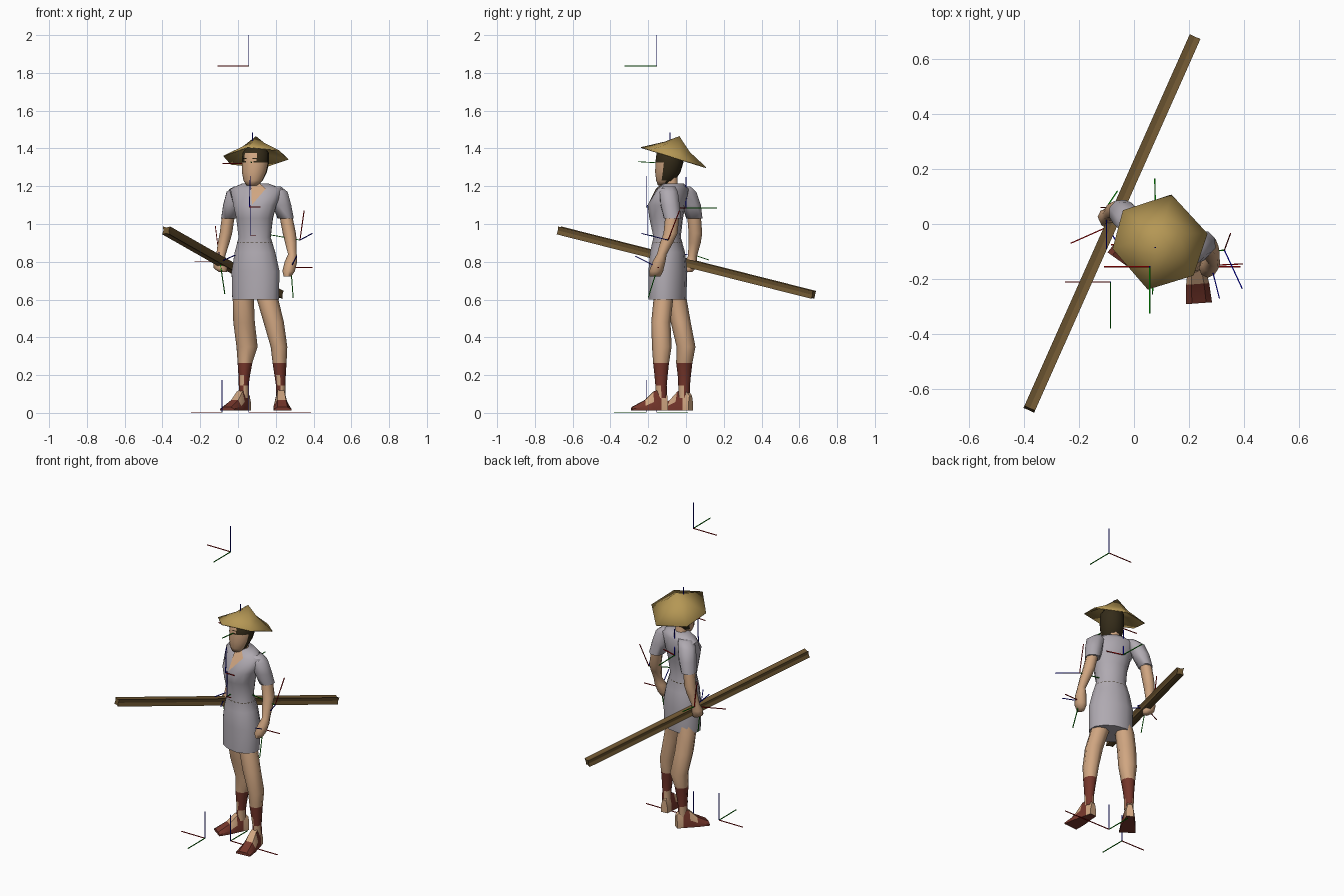
import bpy, bmesh, math
from mathutils import Vector

if "Cube" in bpy.data.objects:
    bpy.data.objects.remove(bpy.data.objects["Cube"])

def mat(name, rgb):
    m = bpy.data.materials.new(name)
    m.diffuse_color = (*rgb, 1)
    m.use_nodes = True
    m.node_tree.nodes["Principled BSDF"].inputs["Base Color"].default_value = m.diffuse_color
    return m

TUNIC = mat("pale grey cloth", (.43, .40, .44))
SKIN = mat("skin", (.63, .38, .22))
STRAW = mat("straw", (.46, .31, .09))
WOOD = mat("wood", (.15, .09, .03))
LEATHER = mat("red brown leather", (.18, .037, .024))
HAIR = mat("dark hair", (.035, .025, .010))
RED = mat("marker red", (.40, .0, .0))
GREEN = mat("marker green", (.0, .32, .0))
BLUE = mat("marker blue", (.0, .0, .55))

def make(name, verts, faces, mats, rule=None, smooth=75):
    me = bpy.data.meshes.new(name)
    me.from_pydata([tuple(v) for v in verts], [], faces)
    bm = bmesh.new()
    bm.from_mesh(me)
    bmesh.ops.recalc_face_normals(bm, faces=bm.faces)
    bm.to_mesh(me)
    bm.free()
    for m in mats:
        me.materials.append(m)
    if rule:
        for p in me.polygons:
            p.material_index = rule(p.center, p.normal)
    ob = bpy.data.objects.new(name, me)
    bpy.context.collection.objects.link(ob)
    if smooth:
        bpy.ops.object.select_all(action='DESELECT')
        ob.select_set(True)
        bpy.context.view_layer.objects.active = ob
        bpy.ops.object.shade_smooth_by_angle(angle=math.radians(smooth))
    return ob

def ring_point(ring, k, n, yaw, grow=0.0):
    z, cx, cy, rx, ry = ring
    a = 2 * math.pi * k / n
    x, y = (rx + grow) * math.cos(a), (ry + grow) * math.sin(a)
    c, s = math.cos(yaw), math.sin(yaw)
    return Vector((cx + x * c - y * s, cy + x * s + y * c, z))

def bridge(rows, n, caps=True):
    f = [(r * n + k, r * n + (k + 1) % n, (r + 1) * n + (k + 1) % n, (r + 1) * n + k)
         for r in range(rows - 1) for k in range(n)]
    if caps:
        f += [tuple(range(n)), tuple(range((rows - 1) * n, rows * n))]
    return f

def loft(name, rings, mats, n=8, yaw=0.0, rule=None):
    v = [ring_point(r, k, n, yaw) for r in rings for k in range(n)]
    return make(name, v, bridge(len(rings), n), mats, rule)

YAW = math.radians(-20)

# Tunic body, rings are (z, centre x, centre y, half width, half depth)
torso = [(.60, .093, -.098, .131, .095), (.75, .093, -.096, .135, .098),
         (.85, .090, -.098, .113, .090), (.93, .088, -.100, .090, .070),
         (1.03, .088, -.105, .101, .088), (1.10, .090, -.103, .120, .098),
         (1.185, .096, -.070, .152, .072), (1.215, .092, -.065, .072, .050)]
loft("tunic", torso, [TUNIC], 12, YAW)

# Open neckline plate on the chest
P = lambda r, k: ring_point(torso[r], k, 12, YAW, .005) + Vector((0, 0, .002))
make("neckline", [P(5, 9).lerp(P(5, 10), .3), P(6, 9), P(6, 10), P(7, 9), P(7, 10)],
     [(0, 2, 1), (1, 2, 4, 3)], [SKIN])

# Dashed waist stitching
dash_a, dash_b = (.902, .0885, -.099, .0985, .078), (.906, .0885, -.099, .0975, .077)
dv, df = [], []
for k in range(12):
    a0, a1 = (ring_point(dash_a, j, 12, YAW) for j in (k, k + 1))
    b0, b1 = (ring_point(dash_b, j, 12, YAW) for j in (k, k + 1))
    for t in (.1, .6):
        i = len(dv)
        dv += [a0.lerp(a1, t), a0.lerp(a1, t + .3), b0.lerp(b1, t + .3), b0.lerp(b1, t)]
        df.append((i, i + 1, i + 2, i + 3))
make("waist_stitching", dv, df, [HAIR], smooth=0)

# Sleeves
loft("sleeve_right", [(1.198, .015, -.010, .040, .036), (1.17, -.010, .006, .054, .052),
     (1.10, -.030, .028, .052, .054), (1.03, -.049, .044, .043, .046)], [TUNIC], 8, YAW)
loft("sleeve_left", [(1.198, .19, -.090, .040, .036), (1.17, .212, -.092, .054, .052),
     (1.10, .232, -.084, .053, .054), (1.03, .252, -.072, .046, .048)], [TUNIC], 8, YAW)

# Arms with closed hands
loft("arm_right", [(1.05, -.050, .042, .034, .036), (.95, -.064, .050, .033, .036),
     (.90, -.076, .046, .031, .032), (.83, -.092, .034, .024, .024),
     (.80, -.096, .026, .036, .032), (.765, -.092, .018, .036, .034),
     (.745, -.080, .012, .020, .020)], [SKIN], 8)
loft("arm_left", [(1.05, .252, -.072, .034, .037), (.95, .272, -.082, .035, .037),
     (.90, .280, -.103, .031, .034), (.84, .288, -.128, .023, .026),
     (.80, .280, -.143, .033, .034), (.75, .268, -.158, .033, .037),
     (.722, .262, -.164, .020, .028)], [SKIN], 8)

# Legs with leather ankle wraps, uneven along the lower edge
def wrap_rule(cx):
    def rule(c, n):
        if .20 < c.z < .27:
            return 1
        if .145 < c.z < .20:
            return 0 if n.y < -.8 and n.x < .0 else 1
        return 1 if .10 < c.z < .145 and n.x * n.y > .3 else 0
    return rule
loft("leg_right", [(.66, .035, -.058, .052, .050), (.60, .028, -.050, .056, .054),
     (.48, .032, -.028, .057, .053), (.35, .048, .000, .056, .050), (.265, .037, -.009, .039, .043),
     (.20, .033, -.009, .031, .035), (.145, .030, -.010, .026, .031), (.08, .030, -.010, .026, .030)],
     [SKIN, LEATHER], 8, 0, wrap_rule(.03))
loft("leg_left", [(.66, .148, -.112, .054, .052), (.60, .157, -.120, .057, .052),
     (.48, .189, -.133, .054, .051), (.35, .217, -.128, .044, .052), (.265, .220, -.132, .037, .042),
     (.20, .223, -.132, .030, .035), (.145, .226, -.132, .025, .030), (.08, .226, -.130, .026, .030)],
     [SKIN, LEATHER], 8, 0, wrap_rule(.226))

# Feet, stations are (distance along foot, half width, top height)
def foot(name, heel, toe):
    heel, toe = Vector(heel), Vector(toe)
    d = (toe - heel).normalized()
    side = Vector((-d.y, d.x, 0))
    v = []
    for t, w, h in [(0, .022, .09), (.035, .027, .13), (.075, .034, .112), (.12, .042, .068), (.19, .047, .030)]:
        c = heel + d * t
        for s, z in [(-1, .012), (1, .012), (1, .012 + .45 * (h - .012)), (.55, h), (-.55, h),
                     (-1, .012 + .45 * (h - .012))]:
            v.append(c + side * (s * w) + Vector((0, 0, z)))
    def rule(c, n):
        t = (c - heel).dot(d)
        return 1 if n.z < -.5 or t > .12 or c.z < .034 or (abs(n.z) < .35 and t > .04) else 0
    make(name, v, bridge(5, 6), [SKIN, LEATHER], rule, 35)

foot("foot_right", (.052, .025, 0), (-.058, -.130, 0))
foot("foot_left", (.222, -.098, 0), (.236, -.285, 0))

# Neck and head, hair covers the back and the crown
loft("neck", [(1.17, .088, -.062, .040, .036), (1.21, .086, -.078, .036, .036),
              (1.27, .086, -.082, .038, .038)], [SKIN], 8, YAW)
HYAW = math.radians(-24)
face_dir = Vector((math.sin(HYAW), -math.cos(HYAW), 0))
side = Vector((-face_dir.y, face_dir.x, 0))
head_mid = Vector((.092, -.088, 0))
head = [(1.205, .074, -.122, .030, .026), (1.23, .080, -.108, .052, .050),
        (1.275, .087, -.096, .066, .068), (1.325, .092, -.088, .072, .075),
        (1.375, .094, -.084, .070, .073), (1.408, .094, -.078, .050, .050)]
def hair_rule(c, n):
    fwd = (c - head_mid).dot(face_dir)
    return 1 if c.z > 1.38 or (c.z > 1.345 and fwd < .05) or (c.z > 1.215 and fwd < .012) else 0
loft("head", head, [SKIN, HAIR], 12, HYAW, hair_rule)

# Eyes and brows as thin plates
def face_plate(name, s, w0, w1, z0, z1):
    v = []
    for w, z in [(w0, z0), (w1, z0), (w1, z1), (w0, z1)]:
        v.append(head_mid + side * (s * w) + face_dir * (.075 * math.sqrt(1 - (w / .072) ** 2) + .003)
                 + Vector((0, 0, z)))
    make(name, v, [(0, 1, 2, 3)], [HAIR], smooth=0)
for label, s in (("left", 1), ("right", -1)):
    face_plate("eye_" + label, s, .022, .040, 1.325, 1.334)
    face_plate("brow_" + label, s, .018, .044, 1.345, 1.350)

# Six sided straw hat, tilted up at the front
apex = Vector((.095, -.035, 1.465))
rim = [Vector((x, y, 1.355 - .31 * (y + .07))) for x, y in
       [(-.04, .05), (.136, .107), (.267, -.035), (.216, -.187), (.05, -.238), (-.078, -.09)]]
mid = []
for r in rim:
    m = apex.lerp(r, .39)
    m.z = apex.z + (r.z - apex.z) * .51
    mid.append(m)
faces = [(12, k, (k + 1) % 6) for k in range(6)]
faces += [(k, 6 + k, 6 + (k + 1) % 6, (k + 1) % 6) for k in range(6)]
hat = make("hat", mid + rim + [apex], faces, [STRAW])
sol = hat.modifiers.new("thickness", 'SOLIDIFY')
sol.thickness = .005

# Bars with alternating radii, used for the grooved staff and the markers
def bar(name, a, b, radii, n, material):
    a, b = Vector(a), Vector(b)
    q = (b - a).to_track_quat('Z', 'Y')
    v = []
    for p in (a, b):
        for k in range(n):
            t, r = 2 * math.pi * k / n + math.pi / 4, radii[k % len(radii)]
            v.append(p + q @ Vector((r * math.cos(t), r * math.sin(t), 0)))
    return make(name, v, bridge(2, n), [material], smooth=0)

bar("staff", (-.38, -.672, .966), (.22, .676, .625), (.030, .016), 8, WOOD)

# Thin three-colour axis markers at the joints: origin, then each axis offset
markers = {
    "top": ((.057, -.155, 1.837), (-.165, 0, 0), (0, -.17, 0), (0, 0, .163)),
    "ground": ((.057, -.155, .003), (.33, 0, 0), (0, .165, 0), (0, 0, .165)),
    "step": ((-.085, -.21, .003), (-.165, 0, 0), (0, -.17, 0), (0, 0, .17)),
    "head": ((.077, -.085, 1.32), (-.16, .01, 0), (-.01, -.17, .01), (0, 0, .165)),
    "chest": ((.06, -.21, 1.09), (.06, 0, 0), (0, .05, 0), (.005, 0, .165)),
    "waist": ((.065, -.205, .94), (.03, 0, 0), (0, .05, 0), (0, 0, .16)),
    "back": ((.08, .0, 1.085), (.1, -.03, 0), (-.005, .165, 0), (0, 0, .165)),
    "left_elbow": ((.328, -.095, .915), (.022, .06, .155), (-.17, -.01, .03), (.065, -.14, .035)),
    "left_hand": ((.28, -.15, .77), (.115, .005, .0), (.012, -.05, -.16), (.03, -.12, .06)),
    "right_hand": ((-.095, -.01, .80), (-.135, -.06, 0), (.025, -.01, -.17), (.08, -.14, .035)),
    "right_elbow": ((-.1, .06, .83), (-.02, .0, .16), (.04, .06, -.02), (0, -.15, .02)),
}
for key, (o, *axes) in markers.items():
    for ax, colour, m in zip(axes, ("red", "green", "blue"), (RED, GREEN, BLUE)):
        bar(f"marker_{key}_{colour}", o, Vector(o) + Vector(ax), (.003,), 4, m)
